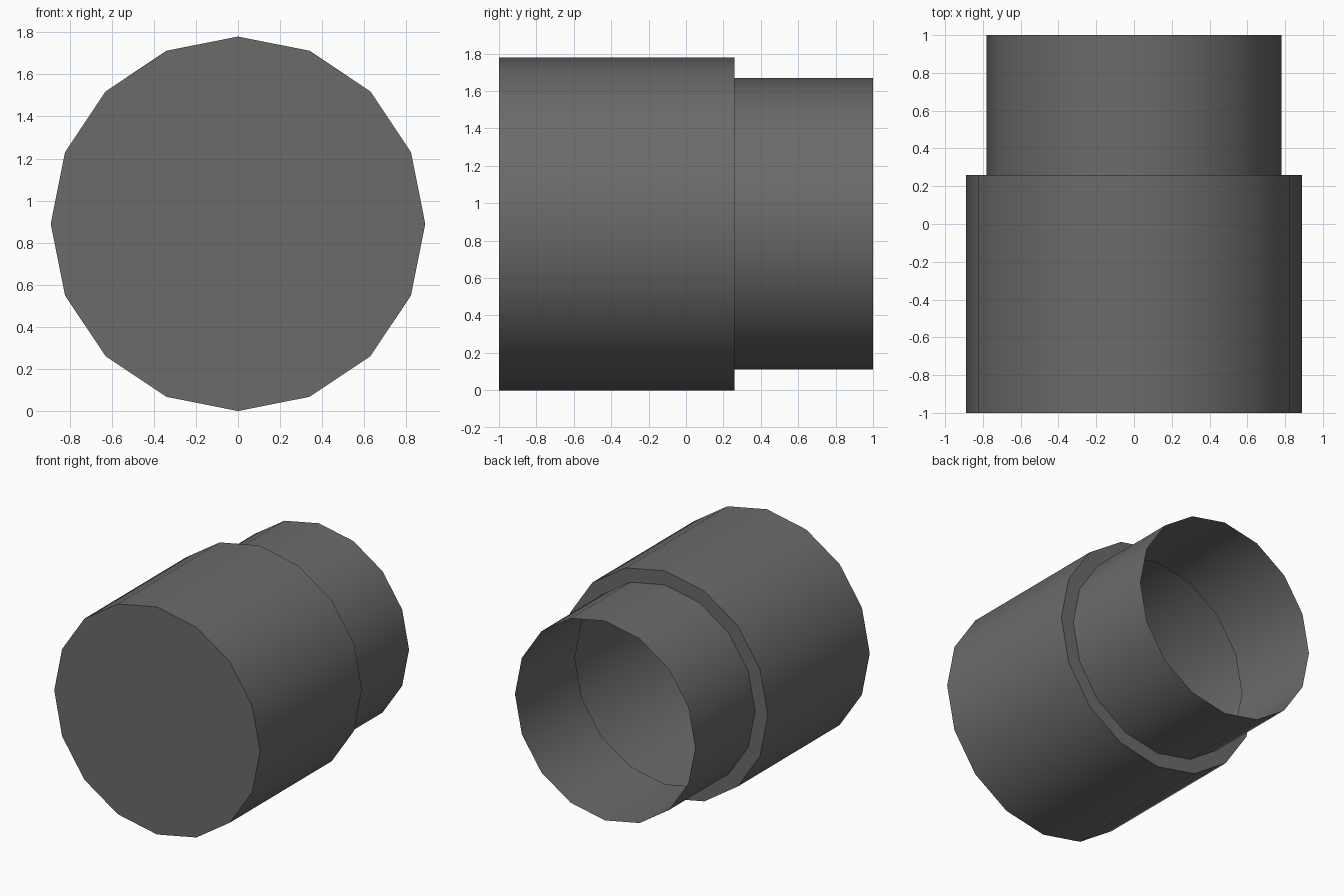
import bpy, bmesh, math

if "Cube" in bpy.data.objects:
    bpy.data.objects.remove(bpy.data.objects["Cube"])

SIDES = 16
CENTRE_Z = 0.89

# One dark grey for the whole model
grey = bpy.data.materials.new("dark grey")
grey.diffuse_color = (0.147, 0.147, 0.147, 1)
grey.use_nodes = True
grey.node_tree.nodes["Principled BSDF"].inputs["Base Color"].default_value = grey.diffuse_color

# Stepped side profile: (y, radius) from the closed front to the open back
PROFILE = [(-1.0, 0.89), (0.26, 0.89), (0.26, 0.78), (1.0, 0.78)]


def ring(bm, y, r):
    step = 2 * math.pi / SIDES
    return [bm.verts.new((r * math.sin(i * step), y, CENTRE_Z + r * math.cos(i * step)))
            for i in range(SIDES)]


bm = bmesh.new()
rings = [ring(bm, y, r) for y, r in PROFILE]

# Front cap
bm.faces.new(rings[0])

# Body wall, shoulder and thin open neck
for a, b in zip(rings, rings[1:]):
    for i in range(SIDES):
        j = (i + 1) % SIDES
        bm.faces.new((a[i], b[i], b[j], a[j]))

# Make every face point outwards
bm.normal_update()
axis_faces = [f for f in bm.faces if len(f.verts) == SIDES]
for f in bm.faces:
    c = f.calc_center_median()
    if f in axis_faces:
        outward = f.normal.y < 0
    elif abs(f.normal.y) > 0.9:
        outward = f.normal.y > 0
    else:
        outward = f.normal.x * c.x + f.normal.z * (c.z - CENTRE_Z) > 0
    if not outward:
        f.normal_flip()

mesh = bpy.data.meshes.new("stepped_canister")
bm.to_mesh(mesh)
bm.free()
mesh.materials.append(grey)
canister = bpy.data.objects.new("stepped_canister", mesh)
bpy.context.collection.objects.link(canister)

# Smooth round walls, sharp step and cap edges
bpy.context.view_layer.objects.active = canister
canister.select_set(True)
bpy.ops.object.shade_smooth_by_angle(angle=math.radians(30))
